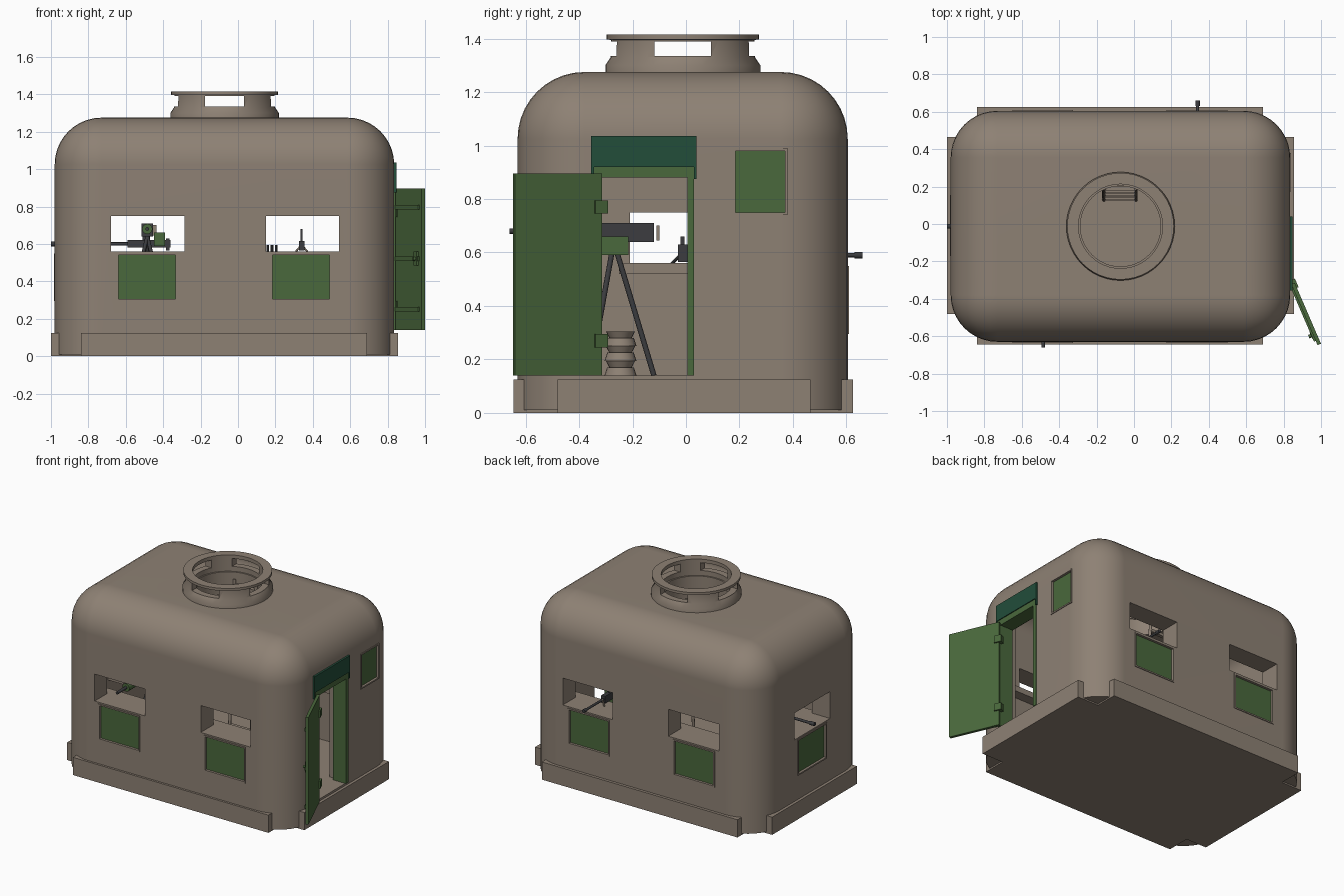
import bpy, bmesh, math
from mathutils import Matrix, Vector

if "Cube" in bpy.data.objects:
    bpy.data.objects.remove(bpy.data.objects["Cube"])


def material(name, rgb, rough=0.8):
    m = bpy.data.materials.new(name)
    m.use_nodes = True
    m.diffuse_color = (*rgb, 1)
    node = m.node_tree.nodes["Principled BSDF"]
    node.inputs["Base Color"].default_value = (*rgb, 1)
    node.inputs["Roughness"].default_value = rough
    return m


TAN = material("tan_concrete", (0.27, 0.22, 0.175))
GREEN = material("olive_green", (0.068, 0.138, 0.045))
TEAL = material("dark_green", (0.016, 0.075, 0.042))
STEEL = material("gun_steel", (0.045, 0.046, 0.05))


def finish(name, bm, mat, smooth=False):
    bmesh.ops.recalc_face_normals(bm, faces=bm.faces)
    me = bpy.data.meshes.new(name)
    bm.to_mesh(me)
    bm.free()
    me.materials.append(mat)
    ob = bpy.data.objects.new(name, me)
    bpy.context.collection.objects.link(ob)
    if smooth:
        shade(ob)
    return ob


def shade(ob):
    bpy.ops.object.select_all(action="DESELECT")
    ob.select_set(True)
    bpy.context.view_layer.objects.active = ob
    bpy.ops.object.shade_smooth_by_angle(angle=math.radians(35))


def box_bm(lo, hi):
    bm = bmesh.new()
    lo, hi = Vector(lo), Vector(hi)
    bmesh.ops.create_cube(bm, size=1, matrix=Matrix.Translation((lo + hi) / 2)
                          @ Matrix.Diagonal((*(hi - lo), 1)))
    return bm


def box(name, lo, hi, mat):
    return finish(name, box_bm(lo, hi), mat)


def dome_box(name, lo, hi, radius):
    """Box with rounded upright and top edges."""
    bm = box_bm(lo, hi)
    edges = [e for e in bm.edges if any(v.co.z > lo[2] + 0.1 for v in e.verts)]
    bmesh.ops.bevel(bm, geom=edges, offset=radius, segments=10, profile=0.5, affect="EDGES")
    return finish(name, bm, TAN)


def rod(name, a, b, r, mat, r2=None, sides=12):
    a, b = Vector(a), Vector(b)
    bm = bmesh.new()
    turn = (b - a).to_track_quat("Z", "Y").to_matrix().to_4x4()
    bmesh.ops.create_cone(bm, cap_ends=True, segments=sides, radius1=r, radius2=r2 or r,
                          depth=(b - a).length, matrix=Matrix.Translation((a + b) / 2) @ turn)
    return finish(name, bm, mat, True)


def lathe(name, profile, center, mat, steps=48, closed=True):
    bm = bmesh.new()
    vs = [bm.verts.new((center[0] + r, center[1], z)) for r, z in profile]
    loop = vs + vs[:1] if closed else vs
    edges = [bm.edges.new(pair) for pair in zip(loop, loop[1:])]
    bmesh.ops.spin(bm, geom=vs + edges, cent=(*center, 0), axis=(0, 0, 1),
                   angle=math.tau, steps=steps, use_merge=True)
    bmesh.ops.remove_doubles(bm, verts=bm.verts, dist=0.0005)
    return finish(name, bm, mat)


def cut(ob, cutters):
    """Subtract the cutters, bake the result and drop them."""
    for c in cutters:
        mod = ob.modifiers.new("cut", "BOOLEAN")
        mod.operation, mod.solver, mod.object = "DIFFERENCE", "EXACT", c
    deps = bpy.context.evaluated_depsgraph_get()
    me = bpy.data.meshes.new_from_object(ob.evaluated_get(deps))
    ob.modifiers.clear()
    ob.data = me
    for c in cutters:
        bpy.data.objects.remove(c)
    shade(ob)
    ob.modifiers.new("even_normals", "WEIGHTED_NORMAL").keep_sharp = True


# Wall planes of the shell
X0, X1, Y0, Y1 = -0.98, 0.835, -0.63, 0.605
CX, CY = -0.072, -0.012
FLOOR = 0.14


def on_wall(face, u0, u1, z0, z1, d0, d1):
    """Corners of a block on a wall; d0..d1 is its outward offset."""
    sign, plane = {"front": (-1, Y0), "back": (1, Y1), "left": (1, X1), "right": (-1, X0)}[face]
    p, q = sorted((plane + sign * d0, plane + sign * d1))
    if face in ("front", "back"):
        return (u0, p, z0), (u1, q, z1)
    return (p, u0, z0), (q, u1, z1)


panels = [("front", -0.65, -0.325, 0.295, 0.55), ("front", 0.175, 0.5, 0.295, 0.55),
          ("back", -0.65, -0.325, 0.295, 0.55), ("back", 0.175, 0.5, 0.295, 0.55),
          ("right", -0.17, 0.155, 0.295, 0.55), ("left", 0.175, 0.38, 0.74, 0.99)]

# Shell with room, firing slots, doorway, hatch and shutter recesses
shell = dome_box("bunker_shell", (X0, Y0, 0.01), (X1, Y1, 1.275), 0.25)
cutters = [dome_box("room", (X0 + 0.14, Y0 + 0.14, FLOOR), (X1 - 0.14, Y1 - 0.14, 1.14), 0.13),
           box("slots_a", (-0.68, -1, 0.56), (-0.285, 1, 0.75), TAN),
           box("slots_b", (0.15, -1, 0.56), (0.54, 1, 0.75), TAN),
           box("slot_side", (-1.2, -0.21, 0.56), (-0.6, 0.19, 0.75), TAN),
           box("doorway", (0.5, -0.345, FLOOR), (1, 0.03, 0.92), TAN),
           rod("hatch_hole", (CX, CY, 1), (CX, CY, 1.5), 0.22, TAN, sides=48)]
for face, u0, u1, z0, z1 in panels:
    cutters.append(box("recess", *on_wall(face, u0 + 0.01, u1 - 0.01, z0 + 0.01, z1 - 0.01, -0.02, 0.05), TAN))
cut(shell, cutters)

# Shutters with raised rims
for i, (face, u0, u1, z0, z1) in enumerate(panels):
    t = 0.01
    box(f"shutter_{i}", *on_wall(face, u0 + t, u1 - t, z0 + t, z1 - t, -0.025, -0.012), GREEN)
    for n, (a, b, c, d) in enumerate([(u0, u1, z0, z0 + t), (u0, u1, z1 - t, z1),
                                      (u0, u0 + t, z0 + t, z1 - t), (u1 - t, u1, z0 + t, z1 - t)]):
        box(f"shutter_rim_{i}_{n}", *on_wall(face, a, b, c, d, -0.01, 0.005), TAN)

# Foundation of two crossed slabs
box("foundation_long", (-0.84, -0.645, 0), (0.69, 0.625, 0.125), TAN)
box("foundation_wide", (-1.0, -0.48, 0), (0.855, 0.465, 0.125), TAN)

# Shelves under the slots
box("shelf_front", (-0.84, -0.5, 0.52), (0.64, -0.42, 0.56), TAN)
box("shelf_back", (-0.84, 0.39, 0.52), (0.64, 0.47, 0.56), TAN)
box("shelf_side", (-0.85, -0.25, 0.52), (-0.72, 0.23, 0.56), TAN)

# Lookout ring on the roof
ring = lathe("lookout_ring", [(0.29, 1.25), (0.29, 1.3), (0.27, 1.33), (0.268, 1.395), (0.285, 1.397),
                              (0.285, 1.415), (0.225, 1.415), (0.225, 1.3), (0.215, 1.3), (0.215, 1.25)],
             (CX, CY), TAN)
cut(ring, [box("ring_slot_x", (-1, CY - 0.105, 1.335), (1, CY + 0.105, 1.39), TAN),
           box("ring_slot_y", (CX - 0.105, -1, 1.335), (CX + 0.105, 1, 1.39), TAN)])

# Ladder
for x in (-0.16, 0.01):
    rod("ladder_rail", (x, 0.13, FLOOR), (x, 0.19, 1.25), 0.01, TAN)
for i in range(8):
    f = (i + 0.7) / 8
    y, z = 0.13 + 0.06 * f, FLOOR + 1.11 * f
    box(f"ladder_rung_{i}", (-0.16, y - 0.012, z - 0.01), (0.01, y + 0.012, z + 0.01), TAN)

# Door frame and canopy
box("door_jamb_hinge", (0.74, -0.345, FLOOR), (0.842, -0.32, 0.92), GREEN)
box("door_jamb_latch", (0.74, 0.005, FLOOR), (0.842, 0.03, 0.92), GREEN)
box("door_header", (0.74, -0.32, 0.88), (0.842, 0.005, 0.92), GREEN)
box("canopy_plate", (0.815, -0.355, 0.92), (0.848, 0.04, 1.035), TEAL)
for y in (-0.355, 0.03):
    box("canopy_end", (0.825, y, 0.875), (0.848, y + 0.01, 0.92), TEAL)

# Open door, built along local x from its hinge
door_parts = [box("door", (0, -0.01, FLOOR), (0.355, 0.01, 0.895), GREEN),
              box("door_lock_plate", (0.275, -0.022, 0.485), (0.315, -0.01, 0.56), GREEN),
              rod("door_handle", (0.295, -0.035, 0.52), (0.295, -0.01, 0.52), 0.01, GREEN)]
for z in (0.25, 0.52, 0.795):
    door_parts.append(box("door_strap", (0, -0.02, z - 0.012), (0.33, -0.01, z + 0.012), GREEN))
for z in (0.27, 0.77):
    door_parts.append(box("door_hinge", (-0.02, -0.015, z - 0.025), (0.03, 0.02, z + 0.025), GREEN))
for ob in door_parts:
    ob.location = (0.85, -0.318, 0)
    ob.rotation_euler.z = math.atan2(-0.325, 0.14)

# Front gun on a tripod
gx = -0.485
box("front_gun_body", (gx - 0.03, -0.32, 0.64), (gx + 0.03, -0.12, 0.71), STEEL)
rod("front_gun_jacket", (gx, -0.56, 0.68), (gx, -0.32, 0.68), 0.028, GREEN)
rod("front_gun_barrel", (gx, -0.66, 0.68), (gx, -0.56, 0.68), 0.01, STEEL)
box("front_gun_grip", (gx + 0.02, -0.11, 0.645), (gx + 0.05, -0.1, 0.7), TAN)
box("ammo_box", (gx + 0.035, -0.32, 0.59), (gx + 0.095, -0.215, 0.66), GREEN)
for dx, dy in ((0, 0.15), (-0.12, -0.09), (0.12, -0.09)):
    rod("tripod_leg", (gx, -0.27, 0.64), (gx + dx, -0.27 + dy, FLOOR), 0.01, STEEL)

# Side gun aimed through the end slot
box("side_gun_body", (-0.59, -0.03, 0.58), (-0.36, 0.005, 0.62), STEEL)
box("side_gun_stock", (-0.385, -0.03, 0.565), (-0.365, 0.005, 0.63), STEEL)
box("side_gun_sight", (-0.51, -0.02, 0.62), (-0.47, -0.005, 0.66), STEEL)
rod("side_gun_barrel", (-1.0, -0.012, 0.6), (-0.59, -0.012, 0.6), 0.009, STEEL)
rod("side_gun_muzzle", (-1.0, -0.012, 0.6), (-0.96, -0.012, 0.6), 0.013, STEEL)
for dx in (-0.04, 0.04):
    rod("side_gun_leg", (-0.7, -0.012, 0.6), (-0.76, -0.012 + dx, 0.56), 0.006, STEEL)

# Back gun aimed through the rear slot
box("back_gun_body", (0.325, 0.25, 0.565), (0.355, 0.44, 0.615), STEEL)
box("back_gun_magazine", (0.335, 0.33, 0.61), (0.345, 0.38, 0.68), STEEL)
rod("back_gun_barrel", (0.34, 0.44, 0.59), (0.34, 0.66, 0.59), 0.008, STEEL)
rod("back_gun_muzzle", (0.34, 0.63, 0.59), (0.34, 0.66, 0.59), 0.012, STEEL)
for dx in (-0.03, 0.03):
    rod("back_gun_leg", (0.34, 0.45, 0.595), (0.34 + dx, 0.47, 0.56), 0.005, TAN)

# Small shells on the back shelf and a stack of canisters on the floor
for i in range(3):
    x = 0.16 + 0.022 * i
    rod(f"spare_round_{i}", (x, 0.43, 0.56), (x, 0.43, 0.595), 0.007, STEEL, sides=8)
for i in range(3):
    z = FLOOR + 0.055 * i
    rod(f"canister_{i}", (-0.3, -0.245, z), (-0.3, -0.245, z + 0.03), 0.06, TAN, 0.05, 20)
    rod(f"canister_neck_{i}", (-0.3, -0.245, z + 0.03), (-0.3, -0.245, z + 0.055), 0.042, TAN, 0.055, 20)
